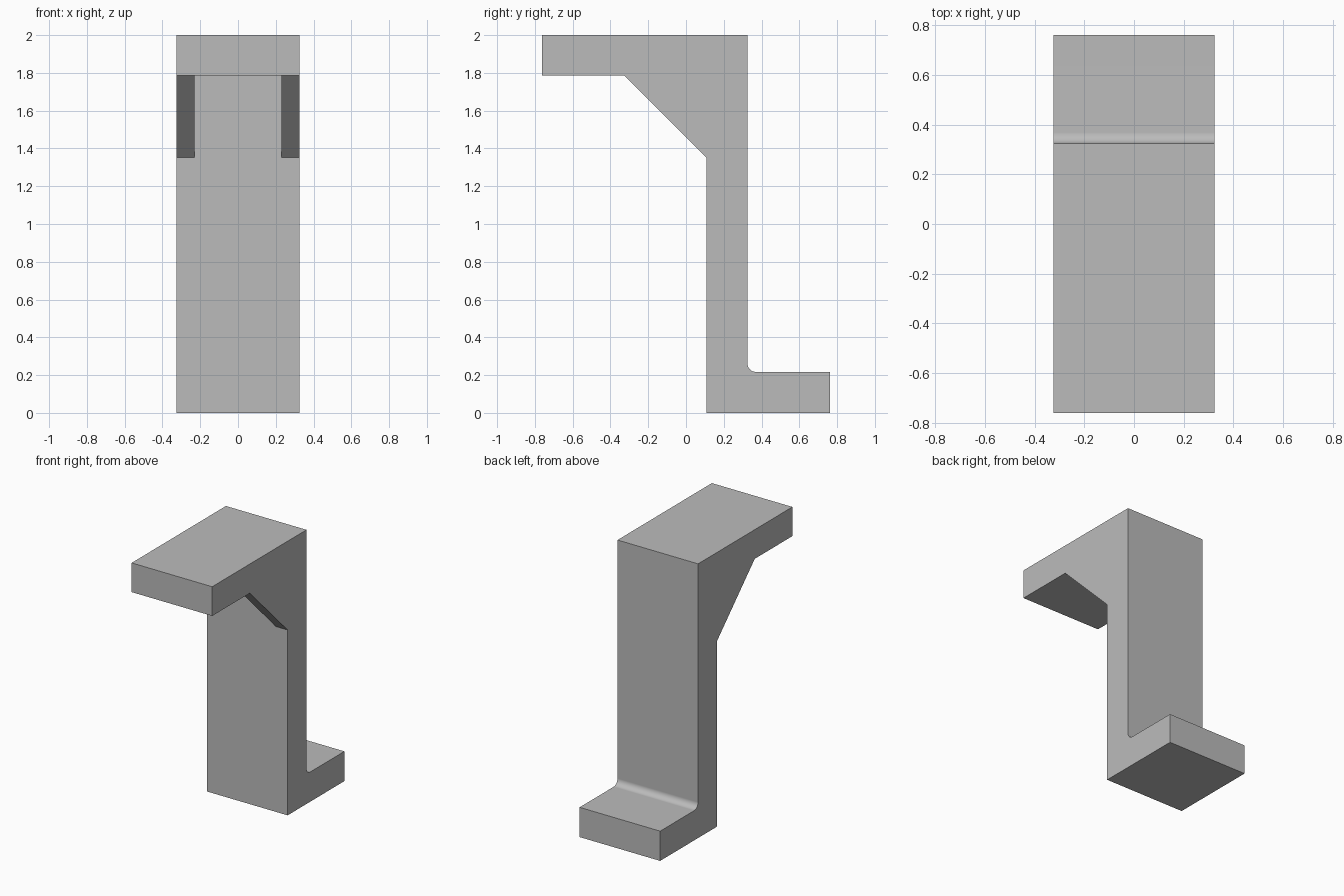
import bpy
import bmesh
import math

cube = bpy.data.objects.get("Cube")
if cube:
    bpy.data.objects.remove(cube, do_unlink=True)

HALF_WIDTH = 0.325
GUSSET = 0.095          # thickness of each side gusset
FRONT, BACK = 0.108, 0.325   # faces of the upright
REACH = 0.762           # how far the flanges reach
FOOT, SHELF = 0.217, 1.787   # top of foot, underside of shelf
FILLET = 0.045

grey = bpy.data.materials.new("Plain grey")
grey.use_nodes = True
colour = (0.5, 0.5, 0.5, 1)
grey.diffuse_color = colour
grey.node_tree.nodes["Principled BSDF"].inputs["Base Color"].default_value = colour


def extrude_profile(name, profile, half_width):
    """Extrude a (y, z) outline along x, centred on x = 0."""
    bm = bmesh.new()
    face = bm.faces.new([bm.verts.new((-half_width, y, z)) for y, z in profile])
    moved = bmesh.ops.extrude_face_region(bm, geom=[face])["geom"]
    verts = [v for v in moved if isinstance(v, bmesh.types.BMVert)]
    bmesh.ops.translate(bm, vec=(2 * half_width, 0, 0), verts=verts)
    bmesh.ops.recalc_face_normals(bm, faces=bm.faces)
    mesh = bpy.data.meshes.new(name)
    bm.to_mesh(mesh)
    bm.free()
    mesh.materials.append(grey)
    obj = bpy.data.objects.new(name, mesh)
    bpy.context.collection.objects.link(obj)
    return obj


# Rounded inner corner between the foot and the upright
fillet = []
for i in range(9):
    a = math.radians(270 - 90 * i / 8)
    fillet.append((BACK + FILLET + FILLET * math.cos(a),
                   FOOT + FILLET + FILLET * math.sin(a)))

# Bracket outline: foot, upright, shelf and sloping gusset
outline = [(FRONT, 0), (REACH, 0), (REACH, FOOT), *fillet,
           (BACK, 2), (-REACH, 2), (-REACH, SHELF),
           (-0.328, SHELF), (FRONT, 1.352)]
bracket = extrude_profile("bracket", outline, HALF_WIDTH)

# Hollow between the two gussets
hollow = [(FRONT, 1.2), (FRONT, SHELF), (-0.5, SHELF), (-0.5, 1.2)]
cutter = extrude_profile("gusset_gap_cutter", hollow, HALF_WIDTH - GUSSET)
cutter.hide_render = True

cut = bracket.modifiers.new("Gusset gap", 'BOOLEAN')
cut.operation = 'DIFFERENCE'
cut.solver = 'EXACT'
cut.object = cutter

bpy.ops.object.select_all(action='DESELECT')
bracket.select_set(True)
bpy.context.view_layer.objects.active = bracket
bpy.ops.object.modifier_apply(modifier=cut.name)
bpy.data.objects.remove(cutter, do_unlink=True)

# Smooth fillet, flat large faces
bpy.ops.object.shade_smooth_by_angle(angle=math.radians(30))
weighted = bracket.modifiers.new("Weighted normals", 'WEIGHTED_NORMAL')
weighted.keep_sharp = True
